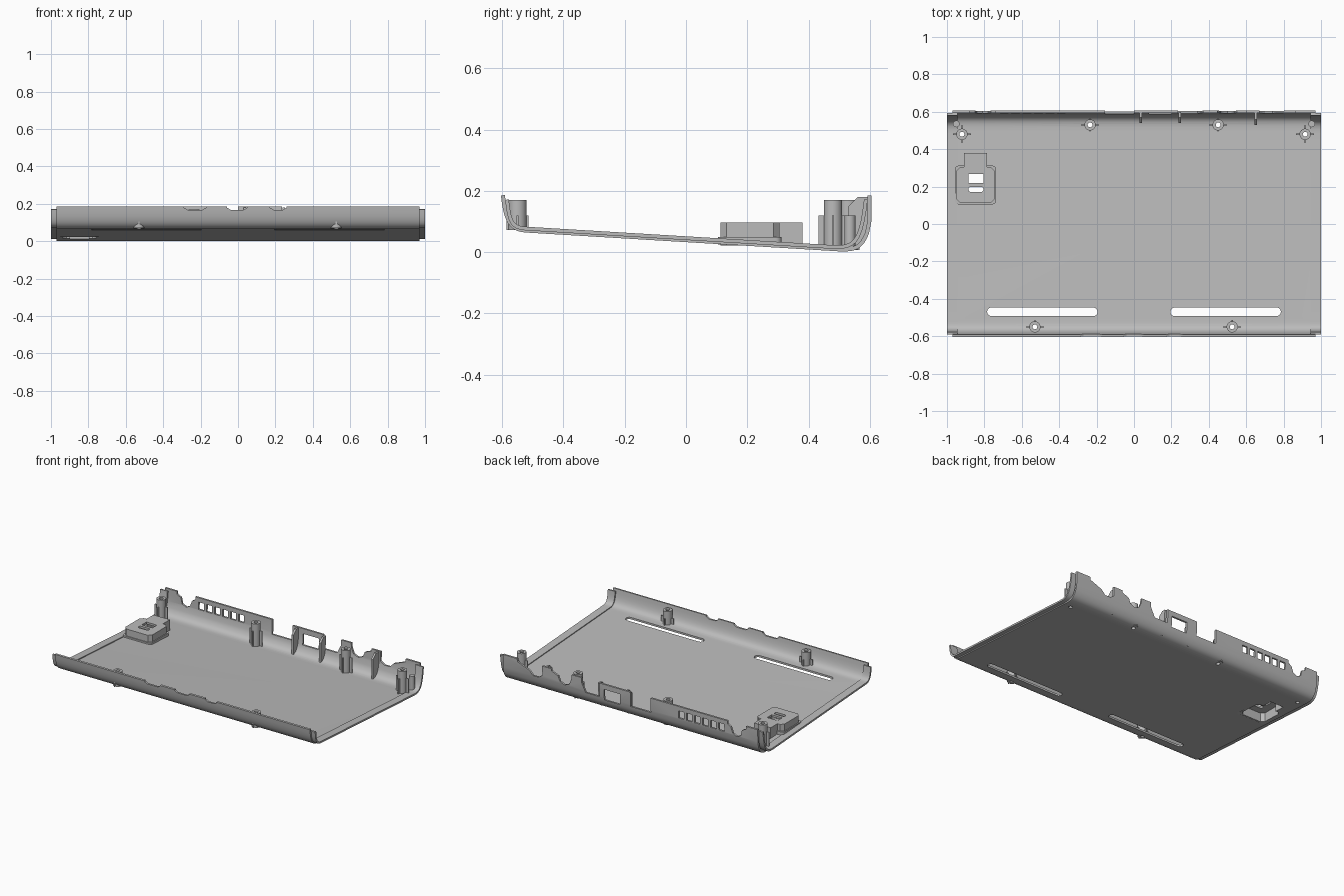
import bpy, bmesh, math
from mathutils import Vector
from mathutils.geometry import interpolate_bezier

if "Cube" in bpy.data.objects:
    bpy.data.objects.remove(bpy.data.objects["Cube"])

grey = bpy.data.materials.new("plain_grey")
grey.use_nodes = True
grey.diffuse_color = (0.5, 0.5, 0.5, 1)
grey.node_tree.nodes["Principled BSDF"].inputs["Base Color"].default_value = (0.5, 0.5, 0.5, 1)


def make(name, bm):
    bmesh.ops.recalc_face_normals(bm, faces=bm.faces)
    me = bpy.data.meshes.new(name)
    bm.to_mesh(me)
    bm.free()
    me.materials.append(grey)
    ob = bpy.data.objects.new(name, me)
    bpy.context.collection.objects.link(ob)
    return ob


def add_prism(bm, poly, axis, a, b):
    """Extrude a 2D outline along an axis from a to b."""
    def place(p, t):
        return {"x": (t, p[0], p[1]), "y": (p[0], t, p[1]), "z": (p[0], p[1], t)}[axis]
    lo = [bm.verts.new(place(p, a)) for p in poly]
    hi = [bm.verts.new(place(p, b)) for p in poly]
    bm.faces.new(lo)
    bm.faces.new(hi[::-1])
    for i in range(len(poly)):
        j = (i + 1) % len(poly)
        bm.faces.new((lo[i], lo[j], hi[j], hi[i]))


def prism(name, poly, axis, a, b):
    bm = bmesh.new()
    add_prism(bm, poly, axis, a, b)
    return make(name, bm)


def rect(x0, x1, y0, y1):
    return [(x0, y0), (x1, y0), (x1, y1), (x0, y1)]


def circle(x, y, r, n=24):
    return [(x + r * math.cos(2 * math.pi * i / n), y + r * math.sin(2 * math.pi * i / n)) for i in range(n)]


def rounded(x0, x1, y0, y1, r, n=6):
    pts = []
    for k, (cx, cy) in enumerate(rect(x0 + r, x1 - r, y0 + r, y1 - r)):
        for i in range(n + 1):
            t = math.pi * (1 + k / 2 + i / n / 2)
            pts.append((cx + r * math.cos(t), cy + r * math.sin(t)))
    return pts


def cut(ob, cutters):
    """Subtract a list of (outline, axis, start, end) prisms."""
    for c in cutters:
        tool = prism("cutter", *c)
        tool.hide_render = True
        mod = ob.modifiers.new("cut", "BOOLEAN")
        mod.operation, mod.solver, mod.object = "DIFFERENCE", "EXACT", tool
        bpy.context.view_layer.objects.active = ob
        bpy.ops.object.modifier_apply(modifier=mod.name)
        bpy.data.objects.remove(tool)


def bez(a, b, c, d, n=10):
    return [Vector(p[:2]) for p in interpolate_bezier(*[Vector((*p, 0)) for p in (a, b, c, d)], n)]


def shell(path, near, far):
    """Closed section between two inward offsets of a path."""
    inner, outer = [], []
    for i, p in enumerate(path):
        d = (path[min(i + 1, len(path) - 1)] - path[max(i - 1, 0)]).normalized()
        n = Vector((-d.y, d.x))
        outer.append(tuple(p + n * near))
        inner.append(tuple(p + n * far))
    return outer + inner[::-1]


def floor_z(y):
    return 0.077 - 0.06 * (y + 0.535)


# Main tray: curved front lip, sloping floor, upright back wall
front = bez((-0.604, 0.185), (-0.595, 0.095), (-0.575, 0.066), (-0.52, 0.064))
back = bez((0.48, 0.004), (0.55, -0.002), (0.575, 0.005), (0.597, 0.06))
path = front + back + [Vector((0.605, 0.1)), Vector((0.606, 0.185))]
tray = prism("tray", shell(path, 0, 0.013), "x", -0.97, 0.97)

BOSSES = [(-0.53, -0.55), (0.525, -0.55), (-0.235, 0.53), (0.45, 0.53), (-0.92, 0.48), (0.915, 0.48)]


def tee(grow):
    x0, x1, y0, y1 = -0.95 - grow, -0.745 + grow, 0.112 - grow, 0.305 + grow
    c = 0.02
    return [(x0 + c, y0), (x1 - c, y0), (x1, y0 + c), (x1, y1 - c), (x1 - c, y1), (-0.785 + grow, y1),
            (-0.785 + grow, 0.38 + grow), (-0.91 - grow, 0.38 + grow), (-0.91 - grow, y1),
            (x0 + c, y1), (x0, y1 - c), (x0, y0 + c)]


# Floor openings: long slots, screw holes, latch pocket
pocket = (tee(-0.012), "z", -0.1, 0.083)
cuts = [pocket]
for s in (-1, 1):
    cuts.append((rounded(s * 0.49 - 0.295, s * 0.49 + 0.295, -0.492, -0.447, 0.022), "z", -0.1, 0.12))
cuts += [(circle(x, y, 0.013, 16), "z", -0.1, 0.2) for x, y in BOSSES]

# Back wall: vent row, socket window and port notches
W = ("y", 0.56, 0.7)
for i in range(6):
    x = -0.715 + i * 0.061
    cuts.append((rect(x, x + 0.042, 0.105, 0.155), *W))
cuts.append((rect(0.08, 0.2, 0.075, 0.15), *W))
NOTCHES = [
    [(-0.88, 0.3), (-0.88, 0.165), (-0.85, 0.15), (-0.84, 0.11), (-0.81, 0.095), (-0.78, 0.11),
     (-0.765, 0.15), (-0.74, 0.165), (-0.74, 0.3)],
    rect(-0.155, 0.0, 0.085, 0.3),
    [(0.235, 0.3), (0.235, 0.09), (0.34, 0.09), (0.37, 0.15), (0.37, 0.3)],
    [(0.43, 0.3), (0.45, 0.15), (0.465, 0.115), (0.5, 0.1), (0.535, 0.115), (0.55, 0.15), (0.6, 0.17), (0.6, 0.3)],
    [(0.67, 0.3), (0.67, 0.12), (0.7, 0.1), (0.74, 0.1), (0.77, 0.13), (0.86, 0.165), (0.86, 0.3)],
]
cuts += [(n, *W) for n in NOTCHES]

# Shallow catches in the front lip
for a, b in ((-0.29, -0.17), (-0.06, 0.05), (0.17, 0.26)):
    cuts.append(([(a, 0.3), (a, 0.18), (a + 0.02, 0.168), (b - 0.02, 0.168), (b, 0.18), (b, 0.3)], "y", -0.7, -0.56))
cut(tray, cuts)

# Stepped end strips
end_front = bez((-0.597, 0.17), (-0.59, 0.09), (-0.575, 0.066), (-0.52, 0.064))
end_back = bez((0.48, 0.004), (0.565, -0.002), (0.585, 0.04), (0.6, 0.17))
section = shell(end_front + end_back, 0.007, 0.019)
for side, s in (("left", 1), ("right", -1)):
    prism(side + "_end_strip", section, "x", s * 0.945, s * 1.0)

# Screw bosses with cross ribs
for i, (x, y) in enumerate(BOSSES):
    base = floor_z(y) - 0.006
    boss = prism(f"screw_boss_{i + 1}", circle(x, y, 0.03), "z", base, 0.17)
    cut(boss, [(circle(x, y, 0.013, 16), "z", -0.1, 0.3)])
    bm = bmesh.new()
    for s in (-1, 1):
        add_prism(bm, rect(x + s * 0.028, x + s * 0.048, y - 0.003, y + 0.003), "z", base, 0.12)
        reach = 0.048 if abs(y) < 0.5 else 0.036
        add_prism(bm, rect(x - 0.003, x + 0.003, y + s * 0.028, y + s * reach), "z", base, 0.12)
    make(f"boss_ribs_{i + 1}", bm)

# Corner pegs
for side, s in (("left", 1), ("right", -1)):
    prism(side + "_corner_peg", circle(s * 0.95, 0.535, 0.018), "z", 0.008, 0.12)

# Upright ribs bracing the back wall
for i, (x, y) in enumerate(((0.037, 0.54), (0.245, 0.54), (0.65, 0.53))):
    outline = [(y, 0.012), (0.565, 0.012), (0.59, 0.06), (0.598, 0.18), (y + 0.03, 0.18), (y, 0.15)]
    prism(f"back_rib_{i + 1}", outline, "x", x - 0.007, x + 0.007)

# Latch housing over the floor pocket
housing = prism("latch_housing", tee(0), "z", 0.022, 0.097)
cut(housing, [(tee(-0.012), "z", -0.1, 0.083),
              (rect(-0.885, -0.805, 0.218, 0.268), "z", 0.05, 0.2),
              (rounded(-0.885, -0.805, 0.172, 0.198, 0.012), "z", 0.05, 0.2)])
flange = prism("latch_flange", rounded(-0.957, -0.738, 0.105, 0.312, 0.02), "z", 0.025, 0.05)
cut(flange, [pocket])

# Smooth curved surfaces, keep hard edges
bpy.ops.object.select_all(action="DESELECT")
for ob in bpy.context.scene.objects:
    if ob.type == "MESH":
        ob.select_set(True)
        bpy.context.view_layer.objects.active = ob
bpy.ops.object.shade_smooth_by_angle(angle=math.radians(30))
